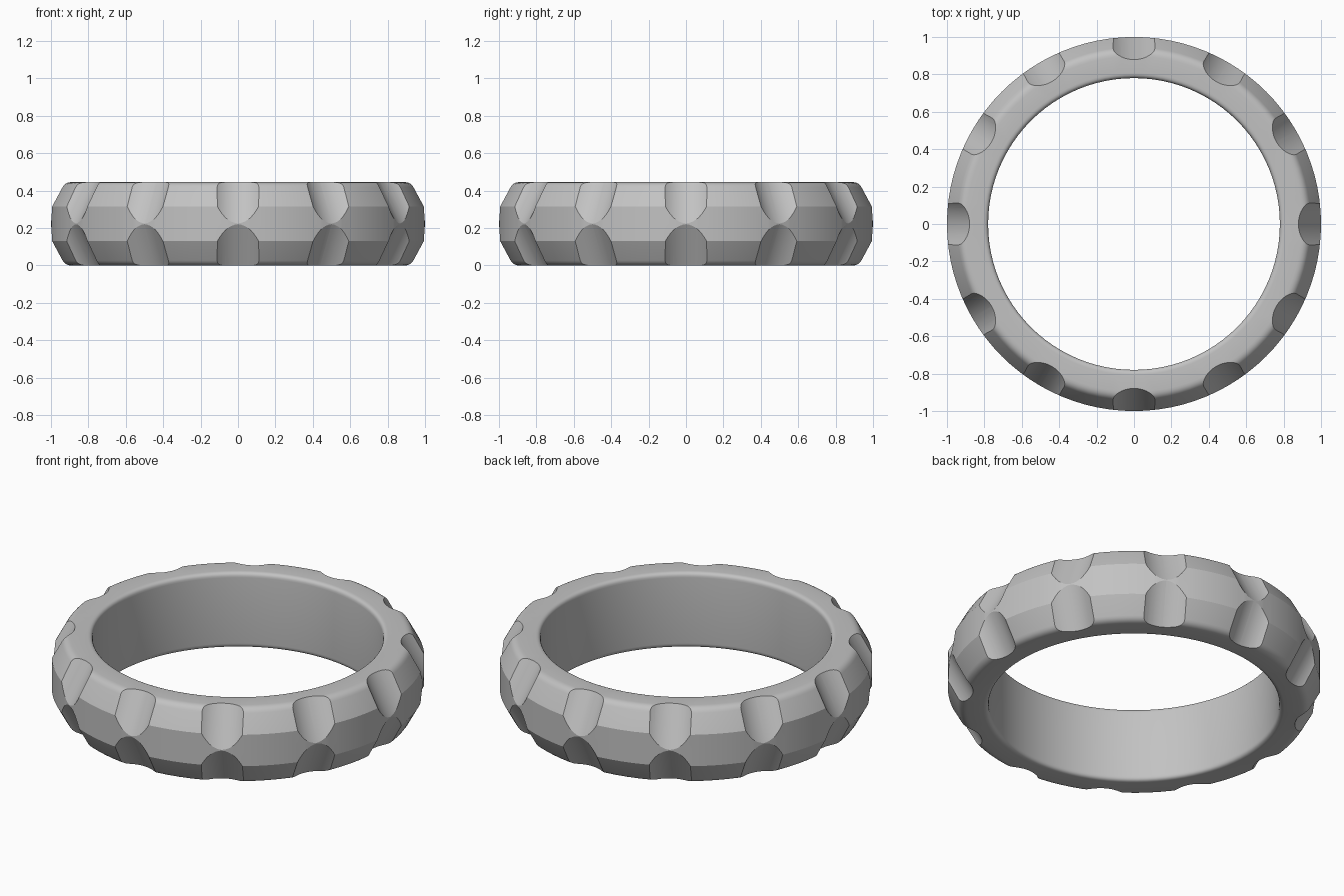
import bpy, bmesh, math
from mathutils import Matrix, Vector

cube = bpy.data.objects.get("Cube")
if cube:
    bpy.data.objects.remove(cube)

HEIGHT = 0.445
MID = HEIGHT / 2
INNER = 0.78
SLOPE = 0.55          # inward run of the chamfer per unit of height
TILT = math.atan(SLOPE)
NOTCHES = 12
NOTCH_RADIUS = 0.18


def make_object(name, bm):
    bmesh.ops.recalc_face_normals(bm, faces=bm.faces)
    mesh = bpy.data.meshes.new(name)
    bm.to_mesh(mesh)
    bm.free()
    obj = bpy.data.objects.new(name, mesh)
    bpy.context.collection.objects.link(obj)
    return obj


def fillet(a, corner, b, steps=5):
    """Rounded corner as points from a to b."""
    a, corner, b = Vector(a), Vector(corner), Vector(b)
    return [a.lerp(corner, t).lerp(corner.lerp(b, t), t)
            for t in (i / steps for i in range(steps + 1))]


def make_band():
    # Upper half of the cross-section, mirrored for the lower half
    half = [Vector((1, MID + 0.093))]
    half += fillet((0.945, 0.418), (0.93, HEIGHT), (0.897, HEIGHT))
    half += fillet((INNER + 0.028, HEIGHT), (INNER, HEIGHT), (INNER, HEIGHT - 0.028))
    profile = half + [Vector((p.x, HEIGHT - p.y)) for p in reversed(half)]
    segments = 96
    bm = bmesh.new()
    rings = []
    for i in range(segments):
        a = math.tau * i / segments
        rings.append([bm.verts.new((p.x * math.cos(a), p.x * math.sin(a), p.y))
                      for p in profile])
    n = len(profile)
    for i in range(segments):
        r, s = rings[i], rings[(i + 1) % segments]
        for j in range(n):
            k = (j + 1) % n
            bm.faces.new((r[j], s[j], s[k], r[k]))
    return make_object("ring_band", bm)


def make_cutters(name, side):
    # Tilted cylinders lying parallel to the chamfer
    bm = bmesh.new()
    normal = Vector((math.cos(TILT), 0, side * math.sin(TILT)))
    along = Vector((-math.sin(TILT), 0, side * math.cos(TILT)))
    centre = Vector((1, 0, MID + side * 0.002)) + normal * NOTCH_RADIUS + along * 0.13
    for i in range(NOTCHES):
        matrix = (Matrix.Rotation(math.tau * i / NOTCHES, 4, 'Z')
                  @ Matrix.Translation(centre)
                  @ Matrix.Rotation(-side * TILT, 4, 'Y'))
        bmesh.ops.create_cone(bm, cap_ends=True, segments=64, radius1=NOTCH_RADIUS,
                              radius2=NOTCH_RADIUS, depth=0.8, matrix=matrix)
    obj = make_object(name, bm)
    obj.hide_render = True
    return obj


# Ring body with scooped notches on both rims
band = make_band()
cutters = [make_cutters("upper_notch_cutter", 1), make_cutters("lower_notch_cutter", -1)]
for cutter in cutters:
    mod = band.modifiers.new("notches", 'BOOLEAN')
    mod.operation = 'DIFFERENCE'
    mod.solver = 'EXACT'
    mod.object = cutter

bpy.context.view_layer.update()
graph = bpy.context.evaluated_depsgraph_get()
carved = bpy.data.meshes.new_from_object(band.evaluated_get(graph))
band.modifiers.clear()
band.data = carved
for cutter in cutters:
    bpy.data.objects.remove(cutter)

# Plain grey finish
grey = bpy.data.materials.new("grey")
grey.use_nodes = True
colour = (0.54, 0.54, 0.54, 1)
grey.diffuse_color = colour
grey.node_tree.nodes["Principled BSDF"].inputs["Base Color"].default_value = colour
band.data.materials.clear()
band.data.materials.append(grey)

bpy.ops.object.select_all(action='DESELECT')
band.select_set(True)
bpy.context.view_layer.objects.active = band
bpy.ops.object.shade_smooth_by_angle(angle=math.radians(22))
